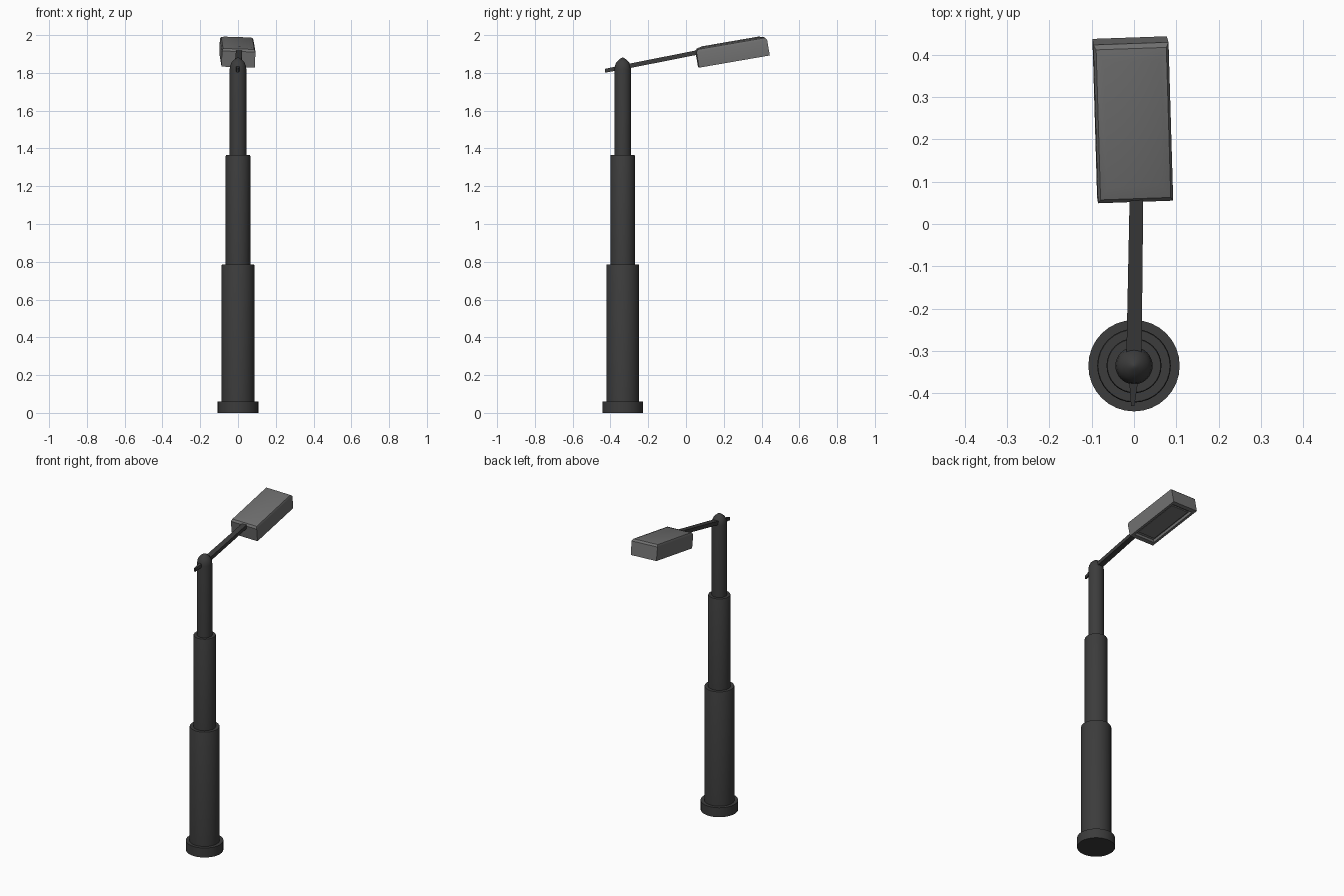
import bpy, bmesh, math
from mathutils import Vector

if "Cube" in bpy.data.objects:
    bpy.data.objects.remove(bpy.data.objects["Cube"])

POLE_Y = -0.335


def material(name, v):
    m = bpy.data.materials.new(name)
    m.diffuse_color = (v, v, v, 1)
    m.use_nodes = True
    m.node_tree.nodes["Principled BSDF"].inputs["Base Color"].default_value = m.diffuse_color
    return m


dark = material("dark_metal", 0.045)
grey = material("lamp_grey", 0.16)


def finish(name, bm, mat, smooth=None):
    bmesh.ops.recalc_face_normals(bm, faces=bm.faces)
    mesh = bpy.data.meshes.new(name)
    bm.to_mesh(mesh)
    bm.free()
    ob = bpy.data.objects.new(name, mesh)
    bpy.context.collection.objects.link(ob)
    mesh.materials.append(mat)
    if smooth:
        bpy.ops.object.select_all(action='DESELECT')
        bpy.context.view_layer.objects.active = ob
        ob.select_set(True)
        bpy.ops.object.shade_smooth_by_angle(angle=math.radians(smooth))
    return ob


def loft(bm, rings):
    """Skin closed rings of points and cap both ends."""
    loops = [[bm.verts.new(p) for p in r] for r in rings]
    n = len(loops[0])
    for a, b in zip(loops, loops[1:]):
        for i in range(n):
            bm.faces.new((a[i], a[(i + 1) % n], b[(i + 1) % n], b[i]))
    bm.faces.new(loops[0][::-1])
    bm.faces.new(loops[-1])


def circle(r, z, n=32):
    return [(r * math.cos(math.tau * i / n), r * math.sin(math.tau * i / n), z) for i in range(n)]


def rect(hx, hy, z):
    return [(-hx, -hy, z), (hx, -hy, z), (hx, hy, z), (-hx, hy, z)]


# Stepped pole sections, from the base flange to the pointed cap
sections = {
    "base_flange": [(0.108, 0), (0.108, 0.06)],
    "lower_pole": [(0.087, 0.03), (0.087, 0.78), (0.085, 0.785)],
    "middle_pole": [(0.065, 0.75), (0.065, 1.36), (0.063, 1.365)],
    "upper_pole": [(0.044, 1.33), (0.044, 1.82), (0.041, 1.84), (0.033, 1.857),
                   (0.021, 1.869), (0.009, 1.878), (0.002, 1.881)],
}
for name, profile in sections.items():
    bm = bmesh.new()
    loft(bm, [circle(r, z) for r, z in profile])
    finish(name, bm, dark, 35).location.y = POLE_Y

# Flat arm through the pole cap, tapering at its rear end
bm = bmesh.new()
rings = []
for x, y, z, w, h in [(-0.003, -0.43, 1.811, 0.004, 0.010), (-0.001, -0.375, 1.822, 0.010, 0.011),
                      (0.0, -0.31, 1.835, 0.018, 0.012), (0.006, 0.08, 1.912, 0.016, 0.012)]:
    rings.append([Vector((x + sx * w, y, z + sz * h)) for sx, sz in ((-1, -1), (1, -1), (1, 1), (-1, 1))])
loft(bm, rings)
finish("arm", bm, dark)

# Lamp housing: crowned top, open underside with a stepped recess
bm = bmesh.new()
loft(bm, [
    rect(0.060, 0.145, -0.040),
    rect(0.060, 0.145, -0.032),
    rect(0.072, 0.165, -0.032),
    rect(0.072, 0.165, -0.050),
    rect(0.088, 0.190, -0.050),
    rect(0.089, 0.190, 0.034),
    rect(0.083, 0.180, 0.046),
    rect(0.065, 0.150, 0.053),
])
head = finish("lamp_head", bm, grey, 30)
head.location = (-0.003, 0.245, 1.912)
head.rotation_euler = (math.radians(9.8), math.radians(1.8), math.radians(2))
